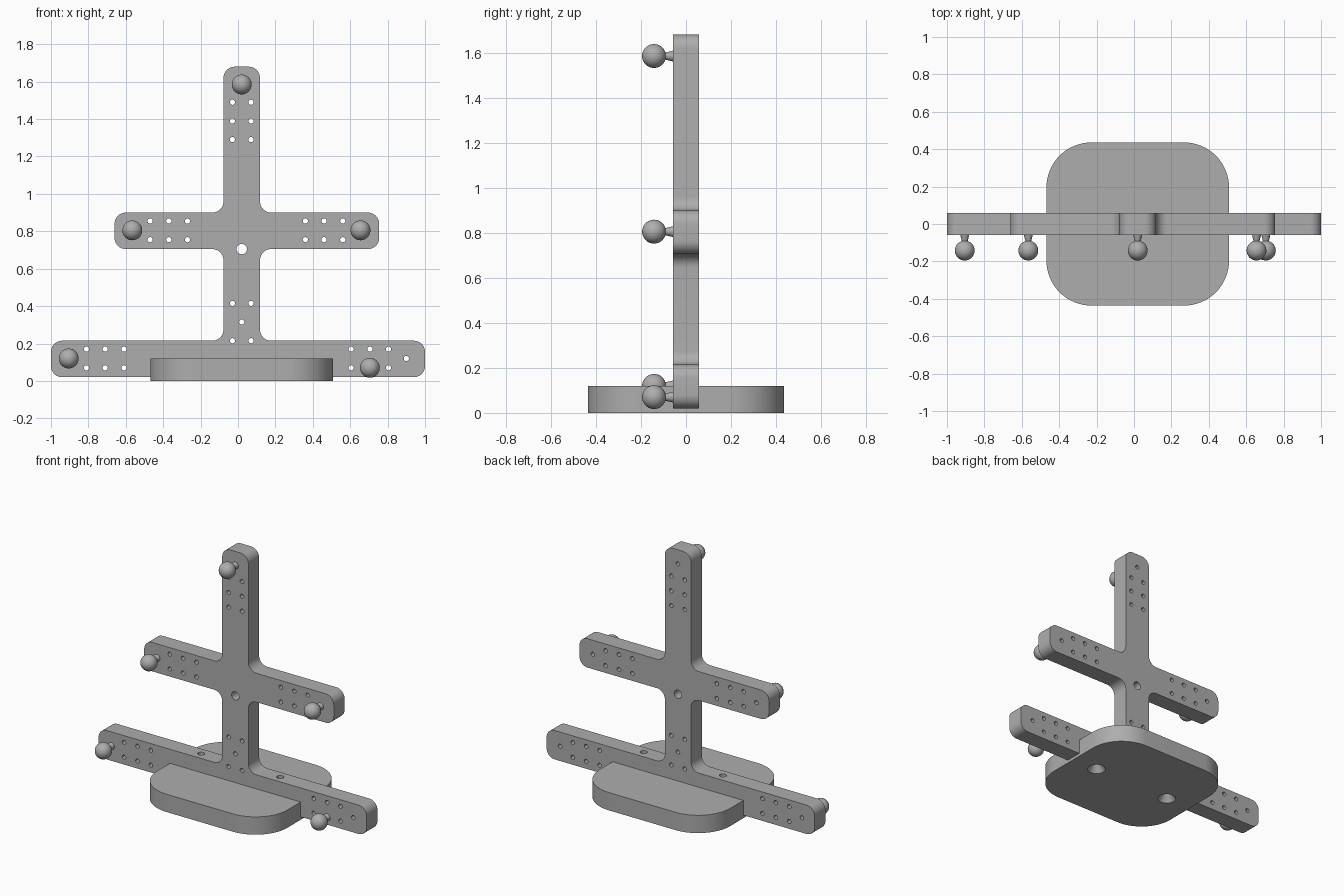
import bpy, bmesh, math
from mathutils import Matrix, Vector

if "Cube" in bpy.data.objects:
    bpy.data.objects.remove(bpy.data.objects["Cube"], do_unlink=True)

grey = bpy.data.materials.new("plain grey")
grey.use_nodes = True
COLOUR = (0.42, 0.42, 0.42, 1)
grey.diffuse_color = COLOUR
grey.node_tree.nodes["Principled BSDF"].inputs["Base Color"].default_value = COLOUR

CX = 0.02          # centre line of stem and base
HALF = 0.0575      # half thickness of the frame
HW = 0.0975        # half width of each bar
FACE_FRONT = Matrix.Rotation(math.pi / 2, 4, "X")   # local z points to -y


def make(name, bm):
    bmesh.ops.recalc_face_normals(bm, faces=bm.faces[:])
    mesh = bpy.data.meshes.new(name)
    bm.to_mesh(mesh)
    bm.free()
    mesh.materials.append(grey)
    obj = bpy.data.objects.new(name, mesh)
    bpy.context.collection.objects.link(obj)
    return obj


def activate(obj):
    bpy.ops.object.select_all(action="DESELECT")
    obj.select_set(True)
    bpy.context.view_layer.objects.active = obj


def smooth(obj):
    activate(obj)
    bpy.ops.object.shade_smooth_by_angle(angle=math.radians(35))


def rounded(points, radius, steps):
    """Round every right-angled corner of a polygon, inner or outer."""
    result = []
    for i, p in enumerate(points):
        p = Vector(p)
        u = (Vector(points[i - 1]) - p).normalized() * radius
        v = (Vector(points[(i + 1) % len(points)]) - p).normalized() * radius
        for k in range(steps + 1):
            a = k / steps * math.pi / 2
            result.append(p + u * (1 - math.sin(a)) + v * (1 - math.cos(a)))
    return result


def prism(name, outline, depth, matrix):
    bm = bmesh.new()
    face = bm.faces.new([bm.verts.new((p.x, p.y, 0)) for p in outline])
    new = bmesh.ops.extrude_face_region(bm, geom=[face])["geom"]
    bmesh.ops.translate(bm, vec=(0, 0, depth),
                        verts=[g for g in new if isinstance(g, bmesh.types.BMVert)])
    bmesh.ops.transform(bm, matrix=matrix, verts=bm.verts[:])
    return make(name, bm)


def cone(bm, at, r1, r2, depth, turn=Matrix(), sides=20):
    bmesh.ops.create_cone(bm, cap_ends=True, segments=sides, radius1=r1, radius2=r2,
                          depth=depth, matrix=Matrix.Translation(at) @ turn)


def cut(target, cutter):
    mod = target.modifiers.new("holes", "BOOLEAN")
    mod.operation, mod.solver, mod.object = "DIFFERENCE", "EXACT", cutter
    activate(target)
    bpy.ops.object.modifier_apply(modifier=mod.name)


# Frame outline: wide foot bar, cross arm and stem
L, R = CX - HW, CX + HW
foot_low, foot_top, arm_low, arm_top, top = 0.02, 0.215, 0.705, 0.9, 1.68
outline = [(-1, foot_low), (1, foot_low), (1, foot_top), (R, foot_top),
           (R, arm_low), (0.755, arm_low), (0.755, arm_top), (R, arm_top),
           (R, top), (L, top), (L, arm_top), (-0.66, arm_top),
           (-0.66, arm_low), (L, arm_low), (L, foot_top), (-1, foot_top)]
frame = prism("cross_frame", rounded(outline, 0.06, 10), 2 * HALF,
              Matrix.Translation((0, HALF, 0)) @ FACE_FRONT)

# Base with large rounded corners
bx, by = 0.488, 0.436
base = prism("base_plate", rounded([(CX - bx, -by), (CX + bx, -by), (CX + bx, by),
                                    (CX - bx, by)], 0.24, 16), 0.12, Matrix())

# Peg hole pattern
holes = []
for xs, zs in (((-0.81, -0.71, -0.61), (0.07, 0.17)),
               ((0.605, 0.705, 0.805), (0.07, 0.17)),
               ((-0.47, -0.37, -0.27), (0.755, 0.855)),
               ((0.36, 0.46, 0.56), (0.755, 0.855)),
               ((-0.03, 0.07), (1.29, 1.39, 1.49)),
               ((-0.03, 0.07), (0.215, 0.415))):
    holes += [(x, z) for x in xs for z in zs]
holes += [(-0.905, 0.12), (0.9, 0.12), (-0.565, 0.805), (0.655, 0.805),
          (CX, 1.585), (CX, 0.315)]
bm = bmesh.new()
for x, z in holes:
    cone(bm, (x, 0, z), 0.014, 0.014, 0.3, FACE_FRONT, 16)
cone(bm, (CX, 0, arm_low), 0.028, 0.028, 0.3, FACE_FRONT, 24)
peg_cutter = make("peg_hole_cutter", bm)
cut(frame, peg_cutter)

# Screw holes through foot bar and base, countersunk below
cutters = [peg_cutter]
for r1, r2, low, high in ((0.022, 0.022, -0.1, 0.3), (0.065, 0.022, -0.01, 0.05)):
    bm = bmesh.new()
    for side in (-1, 1):
        cone(bm, (CX + side * 0.295, 0, (low + high) / 2), r1, r2, high - low, sides=24)
    cutter = make("screw_hole_cutter", bm)
    cutters.append(cutter)
    for part in (frame, base):
        cut(part, cutter)
for cutter in cutters:
    bpy.data.objects.remove(cutter, do_unlink=True)
smooth(frame)
smooth(base)

# Marker balls on tapered posts, pinned into peg holes
BALL_Y = -0.142
for name, x, z in (("top", CX, 1.585), ("right_arm", -0.565, 0.805),
                   ("left_arm", 0.655, 0.805), ("right_foot", -0.905, 0.12),
                   ("left_foot", 0.705, 0.07)):
    bm = bmesh.new()
    bmesh.ops.create_uvsphere(bm, u_segments=32, v_segments=20, radius=0.053,
                              matrix=Matrix.Translation((x, BALL_Y, z)))
    smooth(make(name + "_ball", bm))
    bm = bmesh.new()
    cone(bm, (x, -HALF - 0.025, z), 0.024, 0.012, 0.05, FACE_FRONT)
    cone(bm, (x, -HALF + 0.025, z), 0.0135, 0.0135, 0.05, FACE_FRONT)
    smooth(make(name + "_post", bm))
